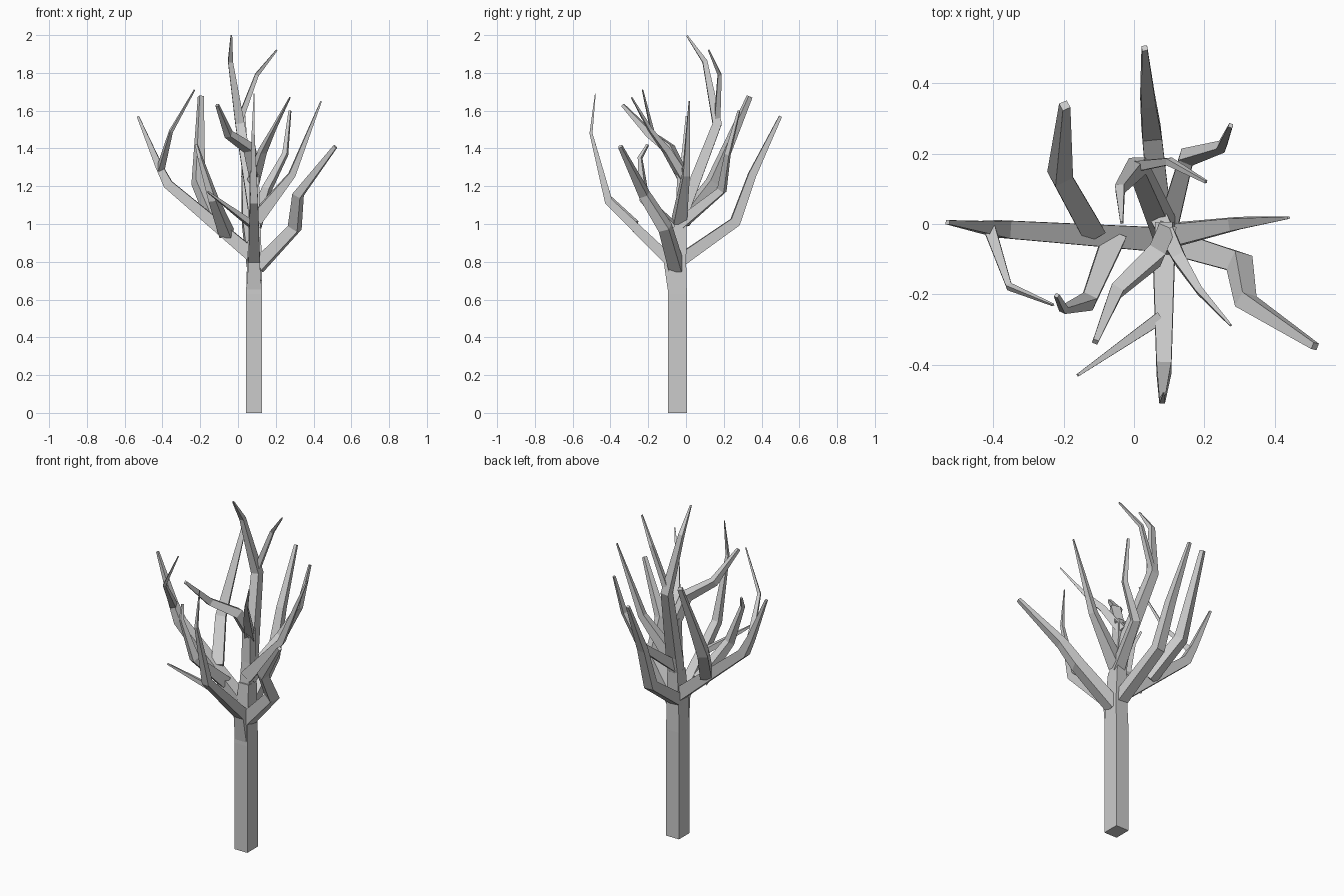
import bpy, bmesh
from mathutils import Vector


def limb(name, path, aspect=1.0, side=None):
    """Square tube through (x, y, z, width) points, capped at both ends."""
    pts = [Vector(p[:3]) for p in path]
    bm = bmesh.new()
    rings = []
    for i, p in enumerate(pts):
        a = (p - pts[i - 1]).normalized() if i > 0 else Vector()
        b = (pts[i + 1] - p).normalized() if i < len(pts) - 1 else Vector()
        t = (a + b).normalized()
        if side is None:
            side = Vector((0, 0, 1)).cross(t)
        side = (side - t * side.dot(t)).normalized()
        up = t.cross(side)
        h = path[i][3] / 2
        rings.append([bm.verts.new(p + side * sx * h + up * sy * h * aspect)
                      for sx, sy in ((-1, -1), (1, -1), (1, 1), (-1, 1))])
    for r, s in zip(rings, rings[1:]):
        for k in range(4):
            n = (k + 1) % 4
            bm.faces.new((r[k], r[n], s[n], s[k]))
    bm.faces.new(rings[0][::-1])
    bm.faces.new(rings[-1])
    bmesh.ops.recalc_face_normals(bm, faces=bm.faces[:])
    me = bpy.data.meshes.new(name)
    bm.to_mesh(me)
    bm.free()
    ob = bpy.data.objects.new(name, me)
    bpy.context.collection.objects.link(ob)


X = Vector((1, 0, 0))

# Trunk, leaning leader and the short upright stem beside it
limb("trunk", [(.085, -.045, 0, .085), (.085, -.045, .63, .085),
               (.087, -.045, .8, .078), (.087, -.035, .98, .066)], aspect=1.17, side=X)
limb("leader", [(.087, -.035, .95, .064), (.085, -.01, 1.08, .064), (.01, .165, 1.53, .048),
                (-.04, .1, 1.86, .026), (-.035, .004, 1.998, .008)], side=X)
limb("leader_twig", [(.01, .165, 1.55, .03), (.1, .178, 1.79, .02), (.205, .12, 1.92, .008)])
limb("upper_stem", [(.087, -.035, .97, .062), (.087, -.025, 1.1, .056),
                    (.085, -.02, 1.29, .05)], side=X)

# Main branches leaving the trunk fork
limb("left_branch", [(.08, -.045, .83, .07), (-.37, -.015, 1.21, .05),
                     (-.42, -.01, 1.31, .036), (-.53, .005, 1.57, .012)])
limb("right_branch", [(.09, -.035, 1.02, .07), (.285, 0, 1.26, .036), (.44, .018, 1.65, .007)])
limb("front_branch", [(.085, -.06, .66, .075), (.085, -.09, .81, .062), (.085, -.41, 1.12, .042),
                      (.08, -.503, 1.48, .016), (.085, -.48, 1.69, .004)])
limb("back_branch", [(.08, -.04, .8, .065), (.05, .26, 1.01, .055),
                     (.04, .35, 1.26, .042), (.03, .5, 1.57, .016)])
limb("front_right_branch", [(.1, -.05, .77, .07), (.3, -.11, .98, .06),
                            (.318, -.22, 1.155, .048), (.515, -.348, 1.41, .02)])
limb("back_right_branch", [(.09, -.03, 1.0, .06), (.15, .19, 1.18, .042),
                           (.25, .22, 1.37, .026), (.275, .28, 1.6, .012)])

# Upper branches leaving the stem
limb("upper_left_branch", [(.09, -.02, 1.26, .05), (.06, -.09, 1.4, .052),
                           (-.05, -.19, 1.475, .038), (-.11, -.335, 1.63, .016)])
limb("upper_right_branch", [(.08, .0, 1.22, .05), (.13, -.1, 1.385, .036),
                            (.187, -.19, 1.5, .02), (.275, -.288, 1.67, .006)])

# Twigs leaving the side branches
limb("left_twig", [(-.41, -.015, 1.29, .034), (-.355, -.178, 1.49, .017), (-.23, -.23, 1.71, .006)])
limb("left_back_twig", [(-.12, -.02, 1.01, .064), (-.21, .14, 1.22, .056), (-.197, .337, 1.675, .024)])
limb("left_front_twig", [(-.06, -.045, .95, .065), (-.13, -.22, 1.13, .042),
                         (-.2, -.243, 1.35, .02), (-.22, -.203, 1.42, .012)])
limb("front_twig", [(.07, -.27, 1.0, .034), (-.16, -.43, 1.17, .008)])
